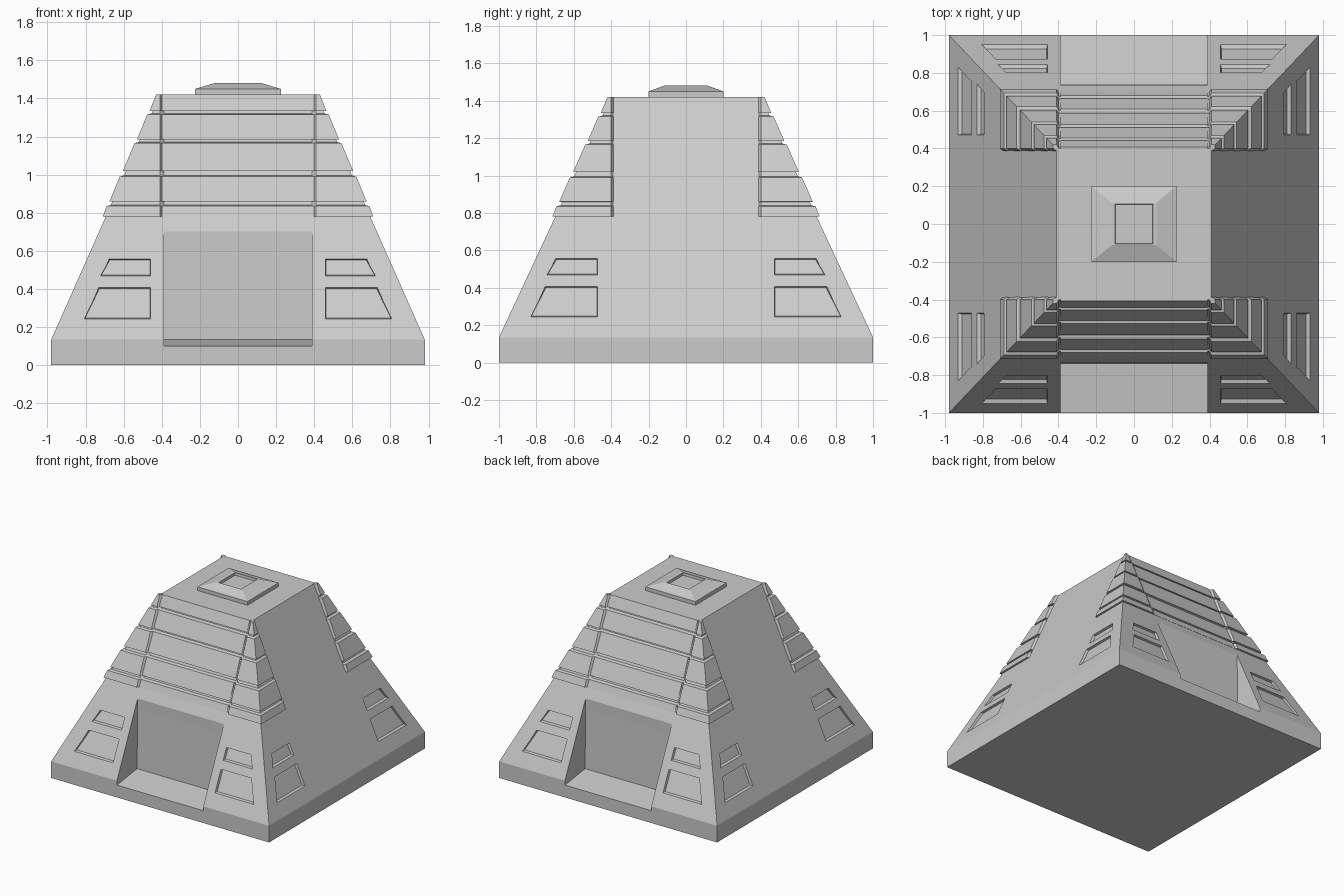
import bpy, bmesh

if "Cube" in bpy.data.objects:
    bpy.data.objects.remove(bpy.data.objects["Cube"], do_unlink=True)

STONE = bpy.data.materials.new("light grey stone")
STONE.use_nodes = True
STONE.diffuse_color = (0.6, 0.6, 0.6, 1)
STONE.node_tree.nodes["Principled BSDF"].inputs["Base Color"].default_value = (0.6, 0.6, 0.6, 1)

BASE, TIER, ROOF = 0.135, 0.78, 1.42
GROOVES = [(0.835, 0.86), (0.99, 1.02), (1.165, 1.185), (1.315, 1.335)]


def half_x(z):
    return 0.98 - 0.57 * max(0, z - BASE) / (ROOF - BASE)


def half_y(z):
    return 1.0 - 0.6 * max(0, z - BASE) / (ROOF - BASE)


def add_loft(bm, rings):
    """Skin a list of equal-length point rings and close both ends."""
    rows = [[bm.verts.new(p) for p in ring] for ring in rings]
    for low, high in zip(rows, rows[1:]):
        for i in range(len(low)):
            j = (i + 1) % len(low)
            bm.faces.new((low[i], low[j], high[j], high[i]))
    bm.faces.new(rows[0][::-1])
    bm.faces.new(rows[-1])


def finish(name, bm, mirror=(False, False)):
    bmesh.ops.recalc_face_normals(bm, faces=bm.faces)
    mesh = bpy.data.meshes.new(name)
    bm.to_mesh(mesh)
    bm.free()
    mesh.materials.append(STONE)
    obj = bpy.data.objects.new(name, mesh)
    bpy.context.collection.objects.link(obj)
    if any(mirror):
        mod = obj.modifiers.new("mirror", "MIRROR")
        mod.use_axis = (*mirror, False)
        mod.use_mirror_merge = False
    return obj


def loft(name, rings, mirror=(False, False)):
    bm = bmesh.new()
    add_loft(bm, rings)
    return finish(name, bm, mirror)


def rect(hx, hy, z):
    return [(-hx, -hy, z), (hx, -hy, z), (hx, hy, z), (-hx, hy, z)]


def tier_levels(low, high, deep=-0.018):
    """Heights and outward offsets of the grooved tiers."""
    levels, start = [], TIER
    for a, b in GROOVES:
        levels += [(start, low), (a, high), (a + 0.006, deep), (b - 0.001, deep)]
        start = b
    return levels + [(start, low), (ROOF, high)]


# Main pyramid on its plinth, grooved in the upper half
levels = [(0, 0), (BASE, 0)] + tier_levels(0, 0)
body = loft("pyramid_body", [rect(half_x(z) + o, half_y(z) + o, z) for z, o in levels])

# Cutters: recessed windows on all four sides and two doorways
bm = bmesh.new()
WINDOWS = [(0.465, 0.56, 0.725, 0.68), (0.24, 0.41, 0.81, 0.735)]
for z0, z1, out0, out1 in WINDOWS:
    for along_x in (True, False):
        for sx in (-1, 1):
            for sy in (-1, 1):
                rings = []
                for o, inset in ((0.03, -0.004), (-0.02, 0.008)):
                    ring = []
                    for u, z in ((0.455 + inset, z0 + inset), (out0 - inset, z0 + inset),
                                 (out1 - inset, z1 - inset), (0.455 + inset, z1 - inset)):
                        if along_x:
                            ring.append((sx * u, sy * (half_y(z) + o), z))
                        else:
                            ring.append((sx * (half_x(z) + o), sy * u * 1.03, z))
                    rings.append(ring)
                add_loft(bm, rings)
DOOR = [(1.2, 0.073), (0.742, BASE), (0.735, 0.62), (0.735, 0.72), (1.2, 0.72)]
for s in (-1, 1):
    add_loft(bm, [[(x, s * y, z) for y, z in DOOR] for x in (-0.388, 0.388)])
cutter = finish("recess_cutter", bm)
cutter.hide_render = True

mod = body.modifiers.new("recesses", "BOOLEAN")
mod.operation = "DIFFERENCE"
mod.solver = "EXACT"
mod.object = cutter
bpy.context.view_layer.objects.active = body
bpy.ops.object.modifier_apply(modifier=mod.name)
bpy.data.objects.remove(cutter, do_unlink=True)

# Stepped cladding over both doorways
rings = []
for z, o in tier_levels(0.002, 0.007):
    y = half_y(z)
    rings.append([(-0.39, -y - o, z), (0.39, -y - o, z), (0.39, 0.03 - y, z), (-0.39, 0.03 - y, z)])
loft("door_cladding", rings, (False, True))

# Smooth panels in the middle of the left and right sides
rings = []
for z in (TIER - 0.02, ROOF):
    x = half_x(z)
    rings.append([(x - 0.04, -0.39, z), (x, -0.39, z), (x, 0.39, z), (x - 0.04, 0.39, z)])
loft("side_panel", rings, (True, False))

# Raised stepped corners with slanted ends
rings = []
for z, o in tier_levels(0.016, 0.02, 0.0):
    x, y = half_x(z), half_y(z)
    rings.append([(x + o, y + o, z), (0.41, y + o, z), (0.385, y - 0.02, z),
                  (max(x - 0.02, 0.385), 0.375, z), (x + o, 0.40, z)])
loft("corner_tiers", rings, (True, True))

# Bevelled roof hatch with a sunken centre
loft("roof_hatch", [rect(0.225, 0.2, ROOF - 0.01), rect(0.225, 0.2, 1.45),
                    rect(0.118, 0.112, 1.482), rect(0.1, 0.105, 1.482),
                    rect(0.098, 0.103, 1.462)])
